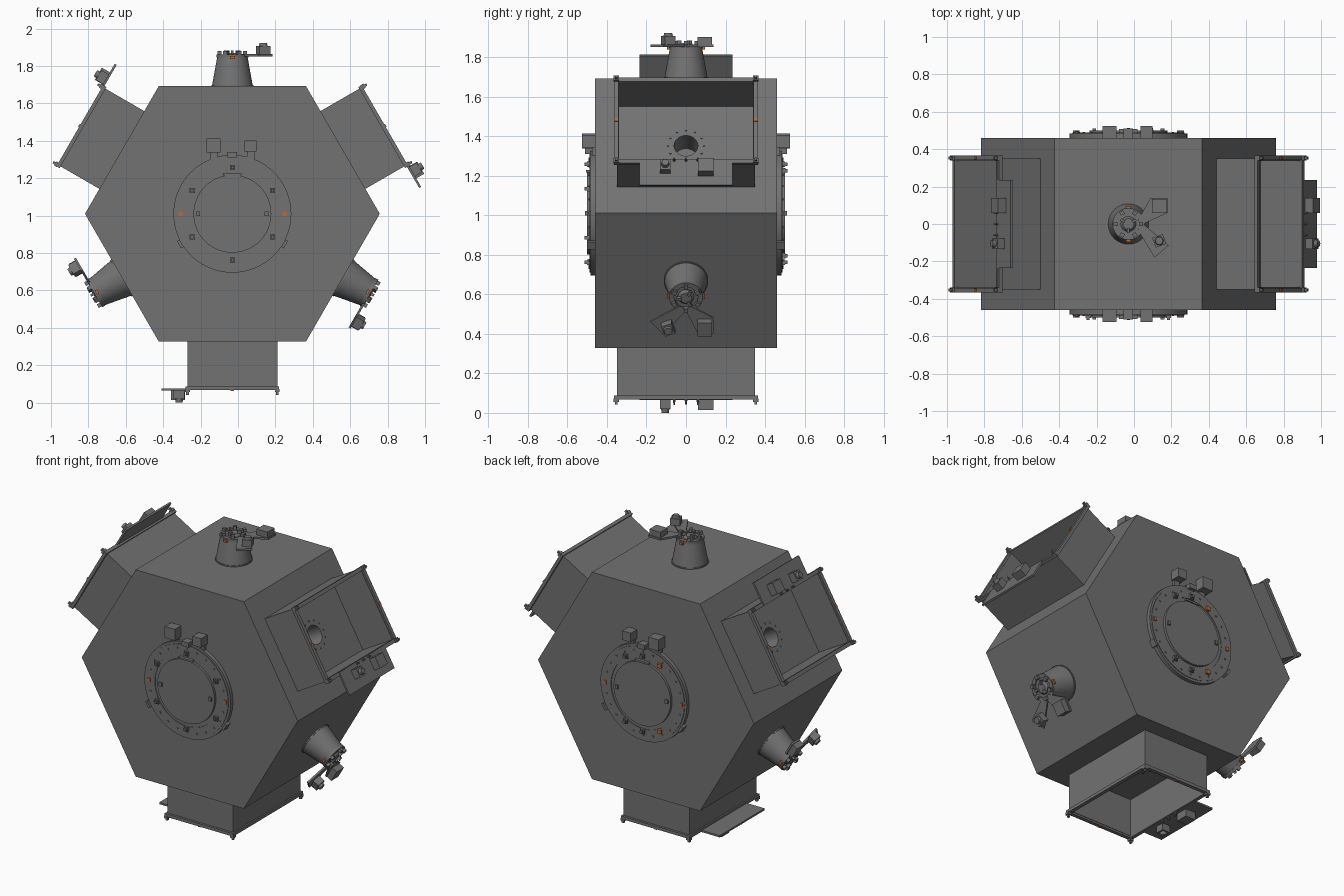
import bpy, bmesh, math
from mathutils import Matrix

if "Cube" in bpy.data.objects:
    bpy.data.objects.remove(bpy.data.objects["Cube"])

CENTRE = Matrix.Translation((-0.03, 0, 1.01))
RADIUS, HALF_DEPTH = 0.788, 0.46


def material(name, rgb):
    m = bpy.data.materials.new(name)
    m.diffuse_color = (*rgb, 1)
    m.use_nodes = True
    m.node_tree.nodes["Principled BSDF"].inputs["Base Color"].default_value = m.diffuse_color
    return m


GREY = material("hull grey", (0.168, 0.168, 0.168))
ORANGE = material("marker orange", (0.55, 0.14, 0.03))


def box(c, s, turn=0):
    """Box from centre and size, turned about its own z axis."""
    def add(bm):
        m = Matrix.Translation(c) @ Matrix.Rotation(turn, 4, 'Z') @ Matrix.Diagonal((*s, 1))
        bmesh.ops.create_cube(bm, size=1, matrix=m)
    return add


def cone(x, y, r1, r2, z0, z1, n=40, turn=0):
    def add(bm):
        m = Matrix.Translation((x, y, (z0 + z1) / 2)) @ Matrix.Rotation(turn, 4, 'Z')
        bmesh.ops.create_cone(bm, cap_ends=True, segments=n, radius1=r1, radius2=r2,
                              depth=z1 - z0, matrix=m)
    return add


def ring(ro, ri, z0, z1, n=64):
    """Flat ring with a square cross-section."""
    def add(bm):
        prof = [(ro, z0), (ro, z1), (ri, z1), (ri, z0)]
        loops = [[bm.verts.new((r * math.cos(a), r * math.sin(a), z)) for r, z in prof]
                 for a in (2 * math.pi * i / n for i in range(n))]
        for i in range(n):
            a, b = loops[i], loops[(i + 1) % n]
            for j in range(4):
                k = (j + 1) % 4
                bm.faces.new((a[j], a[k], b[k], b[j]))
    return add


def plate(pts, z0, z1):
    """Flat plate from an outline."""
    def add(bm):
        low = [bm.verts.new((x, y, z0)) for x, y in pts]
        top = [bm.verts.new((x, y, z1)) for x, y in pts]
        bm.faces.new(low)
        bm.faces.new(top)
        for i in range(len(pts)):
            j = (i + 1) % len(pts)
            bm.faces.new((low[i], low[j], top[j], top[i]))
    return add


def frame(hx, hy, t, z0, z1):
    """Four walls around a rectangle."""
    z, h = (z0 + z1) / 2, z1 - z0
    return [box((s * (hx - t / 2), 0, z), (t, 2 * hy, h)) for s in (-1, 1)] + \
           [box((0, s * (hy - t / 2), z), (2 * hx - 2 * t, t, h)) for s in (-1, 1)]


def part(name, mat, matrix, shapes):
    bm = bmesh.new()
    for s in shapes:
        s(bm)
    bm.transform(matrix)
    bmesh.ops.recalc_face_normals(bm, faces=bm.faces[:])
    me = bpy.data.meshes.new(name)
    bm.to_mesh(me)
    bm.free()
    me.materials.append(mat)
    ob = bpy.data.objects.new(name, me)
    bpy.context.collection.objects.link(ob)
    return ob


def polar(r, deg):
    return r * math.cos(math.radians(deg)), r * math.sin(math.radians(deg))


def side(deg):
    """Frame of one hull side: local z points outward, local x along the side."""
    return CENTRE @ Matrix.Rotation(math.radians(deg), 4, 'Y')


# Hexagonal hull with a round passage sunk into each box-shaped port
facing = CENTRE @ Matrix.Rotation(math.pi / 2, 4, 'X')
hull = part("hull", GREY, facing,
            [cone(0, 0, RADIUS, RADIUS, -HALF_DEPTH, HALF_DEPTH, 6, math.pi / 6)])
for deg in (60, 180, 300):
    cutter = part("passage_cutter", GREY, side(deg), [cone(0, 0, 0.06, 0.06, 0.55, 0.75)])
    cutter.hide_render = True
    cutter.hide_viewport = True
    mod = hull.modifiers.new("passage", 'BOOLEAN')
    mod.object, mod.operation, mod.solver = cutter, 'DIFFERENCE', 'EXACT'

# Open box ports
for deg in (60, 180, 300):
    M = side(deg)
    part("box_port_walls", GREY, M, frame(0.24, 0.35, 0.012, 0.675, 0.93))
    part("box_port_flange", GREY, M, frame(0.25, 0.365, 0.024, 0.922, 0.942))
    part("box_port_shelf", GREY, M, [box((0.305, 0, 0.94), (0.15, 0.47, 0.012))])
    part("box_port_instruments", GREY, M,
         [box((0.29, 0.1, 0.97), (0.075, 0.08, 0.05)),
          box((0.285, -0.105, 0.968), (0.06, 0.055, 0.045)),
          cone(0.285, -0.105, 0.022, 0.018, 0.985, 1.01, 12)])
    # corner latches, edge guide pins and bolts around the passage
    latches = [box((sx * 0.24, sy * 0.353, z), (w, w, 0.016))
               for sx in (-1, 1) for sy in (-1, 1) for z, w in ((0.946, 0.026), (0.96, 0.014))]
    latches += [cone(0.238, y, 0.008, 0.003, 0.94, 0.97, 8) for y in (-0.06, 0, 0.06)]
    latches += [cone(*polar(0.09, a), 0.005, 0.005, 0.68, 0.688, 8) for a in range(0, 360, 30)]
    part("box_port_latches", GREY, M, latches)
    part("box_port_markers", ORANGE, M,
         [box((0, s * 0.353, 0.942), (0.018, 0.018, 0.01)) for s in (-1, 1)])

# Cone ports
for deg in (0, 120, 240):
    M = side(deg)
    part("cone_port_body", GREY, M, [cone(0, 0, 0.112, 0.112, 0.678, 0.69),
                                     cone(0, 0, 0.108, 0.08, 0.69, 0.845)])
    part("cone_port_cap", GREY, M, [ring(0.085, 0.06, 0.835, 0.852, 40),
                                    cone(0, 0, 0.045, 0.03, 0.84, 0.86, 16)])
    # two fan-shaped arms carrying instruments
    part("cone_port_arms", GREY, M,
         [plate([(0.05, 0.02), (0.12, 0.14), (0.21, 0.14), (0.21, 0.06), (0.08, 0.0)], 0.842, 0.854),
          plate([(0.05, -0.03), (0.14, -0.18), (0.215, -0.115), (0.08, 0.0)], 0.842, 0.854)])
    part("cone_port_instruments", GREY, M,
         [box((0.165, 0.095, 0.872), (0.08, 0.075, 0.04)),
          box((0.165, -0.09, 0.875), (0.06, 0.055, 0.045), 0.35),
          cone(0.165, -0.09, 0.024, 0.02, 0.895, 0.912, 12)])
    part("cone_port_latches", GREY, M,
         [box((*polar(0.068, a), 0.856), (0.022, 0.022, 0.028), math.radians(a))
          for a in (0, 60, 120, 180, 240, 300)]
         + [box((*polar(0.035, a), 0.864), (0.025, 0.014, 0.02), math.radians(a))
            for a in (30, 150, 270)])
    part("cone_port_markers", ORANGE, M,
         [box((0, s * 0.086, 0.836), (0.026, 0.02, 0.014)) for s in (-1, 1)])

# Round docking hatches on front and back; latch angles differ per side
HATCHES = (("front", 1, (30, 90, 150, 210, 270, 330), ()),
           ("back", -1, (60, 90, 270, 300), (120, 240)))
for name, s, plain, marked in HATCHES:
    M = Matrix.Diagonal((1, s, 1, 1)) @ facing
    part(name + "_hatch_ring", GREY, M, [ring(0.315, 0.2, 0.455, 0.484),
                                         ring(0.3, 0.235, 0.48, 0.488)])
    part(name + "_hatch_disc", GREY, M, [cone(0, 0, 0.208, 0.208, 0.455, 0.5, 64)])
    part(name + "_hatch_instruments", GREY, M,
         [box((-0.1, 0.365, 0.49), (0.075, 0.075, 0.07)),
          box((0.097, 0.362, 0.49), (0.062, 0.06, 0.07)),
          box((0, 0.315, 0.485), (0.05, 0.03, 0.05)),
          box((-0.1, 0.32, 0.468), (0.04, 0.06, 0.016)),
          box((0.097, 0.32, 0.468), (0.04, 0.06, 0.016))])
    # latches, hinges and the bolt circle
    latches = [box((*polar(0.248, a), z), (w, w, 0.016))
               for a in plain for z, w in ((0.494, 0.028), (0.506, 0.016))]
    latches += [box((*polar(0.182, a), 0.503), (0.02, 0.024, 0.016)) for a in (0, 180)]
    latches += [box((*polar(0.322, a), 0.48), (0.016, 0.045, 0.04), math.radians(a))
                for a in (-30, 210)]
    latches += [cone(*polar(0.275, a), 0.006, 0.006, 0.485, 0.493, 8)
                for a in range(15, 375, 15) if a % 180]
    latches += [box((0, 0.212, 0.497), (0.1, 0.012, 0.02))]
    part(name + "_hatch_latches", GREY, M, latches)
    part(name + "_hatch_markers", ORANGE, M,
         [box((*polar(0.278, a), 0.489), (0.02, 0.024, 0.01)) for a in (0, 180)]
         + [box((*polar(0.25, a), 0.494), (0.026, 0.026, 0.018)) for a in marked])

# Smooth the round parts while keeping edges sharp
for ob in bpy.context.collection.objects:
    if any(k in ob.name for k in ("hatch_ring", "hatch_disc", "cone_port_body", "cone_port_cap")):
        bpy.ops.object.select_all(action='DESELECT')
        ob.select_set(True)
        bpy.context.view_layer.objects.active = ob
        bpy.ops.object.shade_smooth_by_angle()
